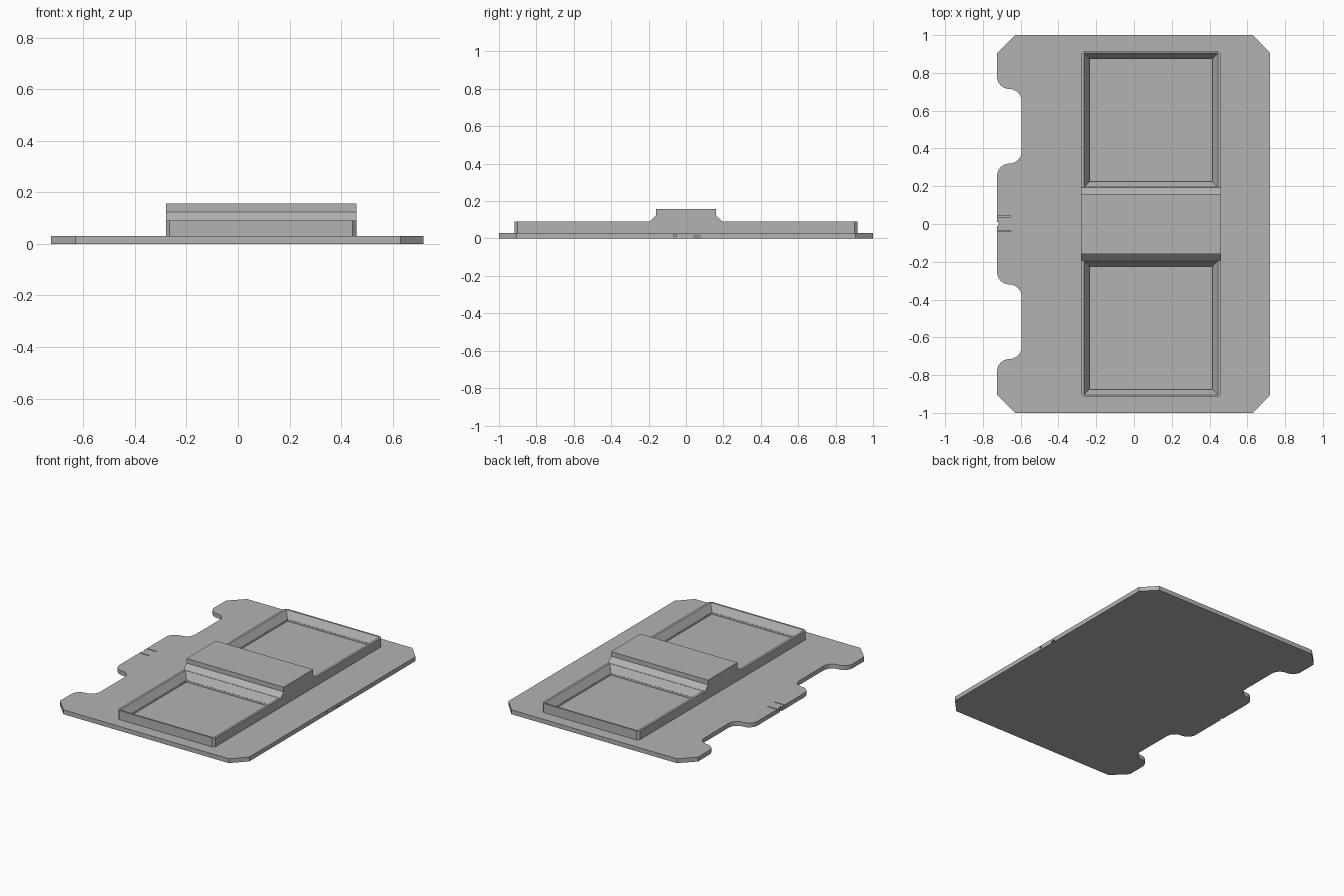
import bpy, bmesh, math

if "Cube" in bpy.data.objects:
    bpy.data.objects.remove(bpy.data.objects["Cube"])

grey = bpy.data.materials.new("light grey")
grey.use_nodes = True
colour = (0.45, 0.45, 0.45, 1)
grey.diffuse_color = colour
grey.node_tree.nodes["Principled BSDF"].inputs["Base Color"].default_value = colour


def loft(name, lower, upper, cutter=False):
    """Closed solid between two matching loops of 3D points."""
    bm = bmesh.new()
    a = [bm.verts.new(p) for p in lower]
    b = [bm.verts.new(p) for p in upper]
    n = len(a)
    bm.faces.new(a)
    bm.faces.new(b)
    for i in range(n):
        j = (i + 1) % n
        bm.faces.new((a[i], a[j], b[j], b[i]))
    bmesh.ops.recalc_face_normals(bm, faces=bm.faces)
    mesh = bpy.data.meshes.new(name)
    bm.to_mesh(mesh)
    bm.free()
    mesh.materials.append(grey)
    ob = bpy.data.objects.new(name, mesh)
    bpy.context.collection.objects.link(ob)
    ob.hide_render = cutter
    return ob


def prism(name, outline, z0, z1, cutter=False):
    return loft(name, [(x, y, z0) for x, y in outline],
                [(x, y, z1) for x, y in outline], cutter)


def rect(x0, x1, y0, y1):
    return [(x0, y0), (x1, y0), (x1, y1), (x0, y1)]


def cut(target, cutters):
    """Subtract the cutters, bake the result and delete them."""
    for c in cutters:
        mod = target.modifiers.new("cut", "BOOLEAN")
        mod.operation = "DIFFERENCE"
        mod.solver = "EXACT"
        mod.object = c
    bpy.context.view_layer.update()
    graph = bpy.context.evaluated_depsgraph_get()
    baked = bpy.data.meshes.new_from_object(target.evaluated_get(graph))
    target.modifiers.clear()
    target.data = baked
    for c in cutters:
        bpy.data.objects.remove(c)


def arc(cx, cy, r, start, end, steps=8):
    angles = [math.radians(start + (end - start) * i / steps) for i in range(steps + 1)]
    return [(cx + r * math.cos(t), cy + r * math.sin(t)) for t in angles]


# Base plate: chamfered corners and two rounded bays in the right edge
LEFT, RIGHT, TOP, R = 0.72, -0.725, 0.03, 0.065
bay = (arc(RIGHT + R, 0.715 + R, R, 180, 270)
       + arc(RIGHT + R, 0.715 - R, R, 90, 0)
       + arc(RIGHT + R, 0.32 + R, R, 0, -90)
       + arc(RIGHT + R, 0.32 - R, R, 90, 180))
outline = [(LEFT, -0.905), (LEFT, 0.905), (0.63, 1), (-0.63, 1), (RIGHT, 0.905)]
outline += bay + [(x, -y) for x, y in reversed(bay)]
outline += [(RIGHT, -0.905), (-0.63, -1), (0.63, -1)]
plate = prism("base_plate", outline, 0, TOP)

# Edge notch, two thin slits and small pits in the plate
cut(plate, [
    prism("notch_cutter", rect(-0.8, -0.717, -0.01, 0.01), -0.1, 0.1, True),
    prism("slit_cutter_back", rect(-0.8, -0.65, 0.037, 0.043), 0.015, 0.1, True),
    prism("slit_cutter_front", rect(-0.8, -0.65, -0.04, -0.034), 0.015, 0.1, True),
    prism("pit_cutter_front", rect(0.71, 0.8, -0.068, -0.052), 0.012, 0.022, True),
    prism("pit_cutter_back", rect(0.71, 0.8, 0.045, 0.075), 0.005, 0.015, True),
])

# Raised tray block with bevelled upright corners
X0, X1, Y, C, RIM = -0.28, 0.46, 0.917, 0.015, 0.092
block = [(X0 + C, -Y), (X1 - C, -Y), (X1, C - Y), (X1, Y - C),
         (X1 - C, Y), (X0 + C, Y), (X0, Y - C), (X0, C - Y)]
tray = prism("tray_block", block, TOP - 0.002, RIM)

# Two pockets with sloping walls and a short upright foot
cutters = []
for side in (-1, 1):
    def pocket(inset, z):
        ys = sorted((side * (0.195 + inset), side * (0.905 - inset)))
        return [(x, y, z) for x, y in rect(X0 + C + inset, X1 - C - inset, *ys)]
    cutters.append(loft("pocket_cutter", pocket(0.03, 0.045), pocket(0, RIM + 0.0005), True))
    cutters.append(loft("foot_cutter", pocket(0.031, 0.032), pocket(0.031, 0.05), True))
cut(tray, cutters)

# Bridge across the middle with sloping shoulders
profile = [(-0.192, RIM), (-0.16, 0.125), (-0.16, 0.157),
           (0.16, 0.157), (0.16, 0.125), (0.192, RIM)]
loft("middle_bridge", [(X0, y, z) for y, z in profile], [(X1, y, z) for y, z in profile])
